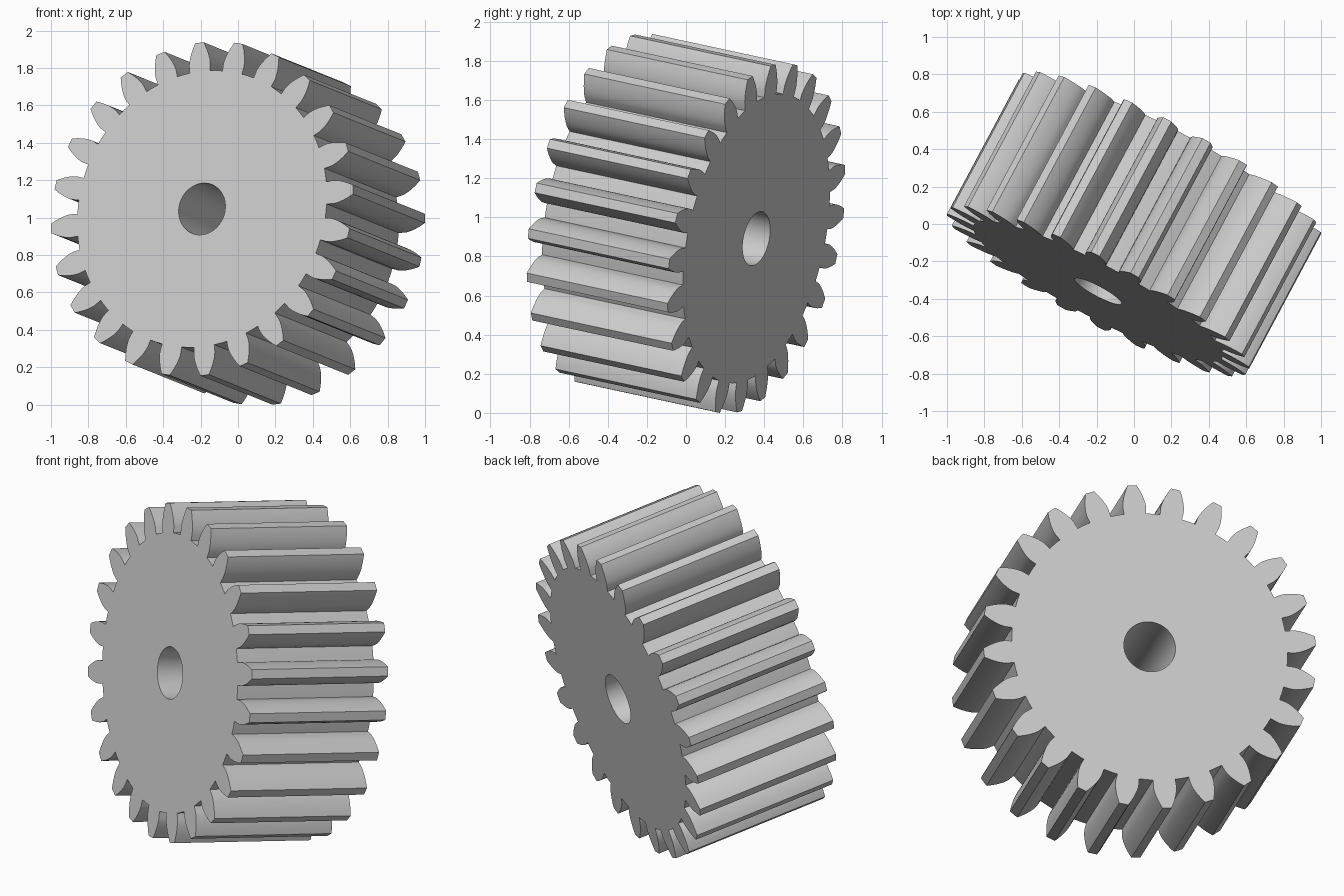
import bpy
import bmesh
from math import sin, cos, tan, acos, pi, radians
from mathutils import Vector, Matrix

cube = bpy.data.objects.get("Cube")
if cube:
    bpy.data.objects.remove(cube, do_unlink=True)

# Gear proportions: standard involute teeth, sized from the module
TEETH = 24
MODULE = 0.911 / (TEETH + 2)
TIP_R = MODULE * (TEETH + 2) 
PITCH_R = MODULE * TEETH
ROOT_R = MODULE * (TEETH - 2.5)
PRESSURE = radians(20)
BASE_R = PITCH_R * cos(PRESSURE)
BORE_R = 0.141
WIDTH = 0.831
PHASE = radians(-6.7)
FLANK_STEPS = 8


def involute(angle):
    return tan(angle) - angle


def half_angle(r):
    """Half the angular thickness of a tooth at radius r."""
    a = acos(min(1, BASE_R / r)) if r > BASE_R else 0
    return pi / (2 * TEETH) + involute(PRESSURE) - involute(a)


def polar(r, angle):
    return (r * sin(angle), r * cos(angle))


def gear_outline():
    radii = [ROOT_R] + [BASE_R + (TIP_R - BASE_R) * i / FLANK_STEPS
                        for i in range(FLANK_STEPS + 1)]
    pts = []
    for t in range(TEETH):
        mid = PHASE + t * 2 * pi / TEETH
        pts += [polar(r, mid - half_angle(r)) for r in radii]
        pts += [polar(r, mid + half_angle(r)) for r in reversed(radii)]
        pts.append(polar(ROOT_R, mid + pi / TEETH))
    return pts


def add_loop(bm, pts):
    verts = [bm.verts.new((x, y, -WIDTH / 2)) for x, y in pts]
    return [bm.edges.new((v, verts[i - 1])) for i, v in enumerate(verts)]


# Toothed disc with a round bore, filled and extruded along its axle
bm = bmesh.new()
edges = add_loop(bm, gear_outline())
edges += add_loop(bm, [polar(BORE_R, 2 * pi * i / 64) for i in range(64)])
bmesh.ops.triangle_fill(bm, edges=edges, use_beauty=True, normal=(0, 0, 1))
extruded = bmesh.ops.extrude_face_region(bm, geom=bm.faces[:], use_keep_orig=True)
top = [g for g in extruded["geom"] if isinstance(g, bmesh.types.BMVert)]
bmesh.ops.translate(bm, verts=top, vec=(0, 0, WIDTH))
bmesh.ops.recalc_face_normals(bm, faces=bm.faces[:])
mesh = bpy.data.meshes.new("spur_gear")
bm.to_mesh(mesh)
bm.free()

gear = bpy.data.objects.new("spur_gear", mesh)
bpy.context.collection.objects.link(gear)

# Tilted pose: the axle runs front to back, turned sideways and dipped
axle = Vector((-0.463, -0.866, 0.1865)).normalized()
side = Vector((0, 0, 1)).cross(axle).normalized()
up = axle.cross(side)
mesh.transform(Matrix((side, up, axle)).transposed().to_4x4())
mesh.transform(Matrix.Translation((0, 0, -min(v.co.z for v in mesh.vertices))))

# Plain grey
grey = bpy.data.materials.new("light_grey")
grey.use_nodes = True
colour = (0.6, 0.6, 0.6, 1)
grey.diffuse_color = colour
grey.node_tree.nodes["Principled BSDF"].inputs["Base Color"].default_value = colour
mesh.materials.append(grey)

bpy.ops.object.select_all(action="DESELECT")
gear.select_set(True)
bpy.context.view_layer.objects.active = gear
bpy.ops.object.shade_smooth_by_angle(angle=radians(30))
